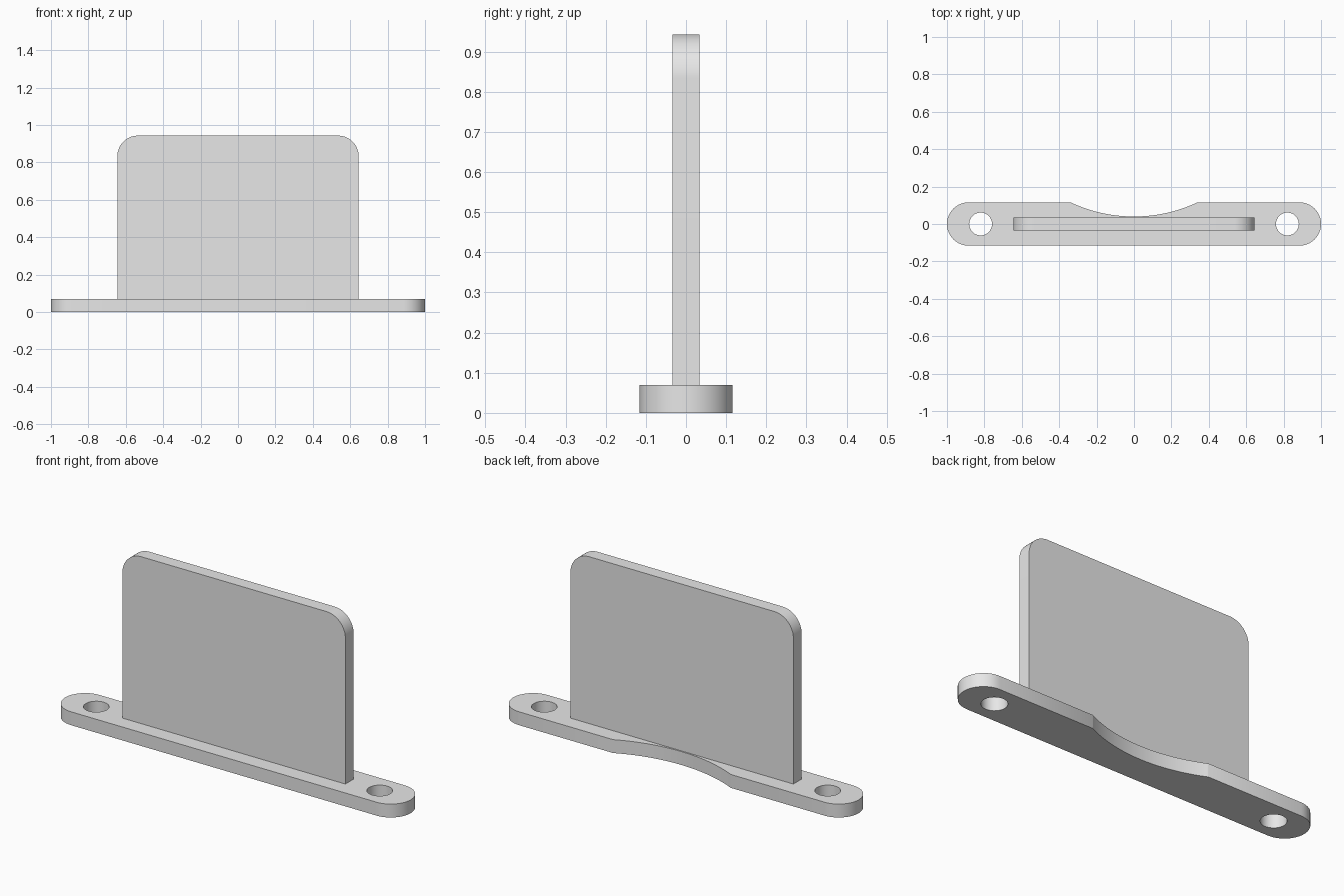
import bpy, bmesh
from math import sin, cos, pi

if "Cube" in bpy.data.objects:
    bpy.data.objects.remove(bpy.data.objects["Cube"], do_unlink=True)

grey = bpy.data.materials.new("light grey")
grey.use_nodes = True
grey.diffuse_color = (0.8, 0.8, 0.8, 1)
grey.node_tree.nodes["Principled BSDF"].inputs["Base Color"].default_value = (0.8, 0.8, 0.8, 1)


def arc(cx, cy, r, start, end, steps=24):
    """Points along an arc, angles in radians."""
    angles = [start + (end - start) * i / steps for i in range(steps + 1)]
    return [(cx + r * cos(a), cy + r * sin(a)) for a in angles]


def prism(name, outline, place, depth):
    """Solid from a flat outline; place maps a 2D point to 3D, depth extrudes it."""
    bm = bmesh.new()
    face = bm.faces.new([bm.verts.new(place(*p)) for p in outline])
    out = bmesh.ops.extrude_face_region(bm, geom=[face])
    verts = [v for v in out["geom"] if isinstance(v, bmesh.types.BMVert)]
    bmesh.ops.translate(bm, verts=verts, vec=depth)
    bmesh.ops.recalc_face_normals(bm, faces=bm.faces)
    mesh = bpy.data.meshes.new(name)
    bm.to_mesh(mesh)
    bm.free()
    mesh.materials.append(grey)
    obj = bpy.data.objects.new(name, mesh)
    bpy.context.collection.objects.link(obj)
    return obj


def activate(obj):
    bpy.ops.object.select_all(action='DESELECT')
    obj.select_set(True)
    bpy.context.view_layer.objects.active = obj


def cut(obj, cutter):
    mod = obj.modifiers.new("cut", 'BOOLEAN')
    mod.operation = 'DIFFERENCE'
    mod.solver = 'EXACT'
    mod.object = cutter
    activate(obj)
    bpy.ops.object.modifier_apply(modifier=mod.name)
    bpy.data.objects.remove(cutter, do_unlink=True)


# Base bar with round ends
half, thick = 0.116, 0.07
end = 1 - half
base = prism("base_bar",
             arc(end, 0, half, -pi / 2, pi / 2) + arc(-end, 0, half, pi / 2, 3 * pi / 2),
             lambda x, y: (x, y, 0), (0, 0, thick))

# Screw holes and the shallow curved notch in the back edge
below, through = -0.1, (0, 0, 0.3)
for side in (-1, 1):
    cut(base, prism("hole_cutter", arc(side * 0.82, 0, 0.061, 0, 2 * pi, 48)[:-1],
                    lambda x, y: (x, y, below), through))
cut(base, prism("notch_cutter", arc(0, 0.84, 0.8, 0, 2 * pi, 160)[:-1],
                lambda x, y: (x, y, below), through))

# Upright plate with rounded top corners
w, top, r, t = 0.645, 0.943, 0.11, 0.034
plate = prism("upright_plate",
              [(-w, thick), (w, thick)]
              + arc(w - r, top - r, r, 0, pi / 2)
              + arc(r - w, top - r, r, pi / 2, pi),
              lambda x, z: (x, -t, z), (0, 2 * t, 0))

for obj in (base, plate):
    activate(obj)
    bpy.ops.object.shade_smooth_by_angle()
